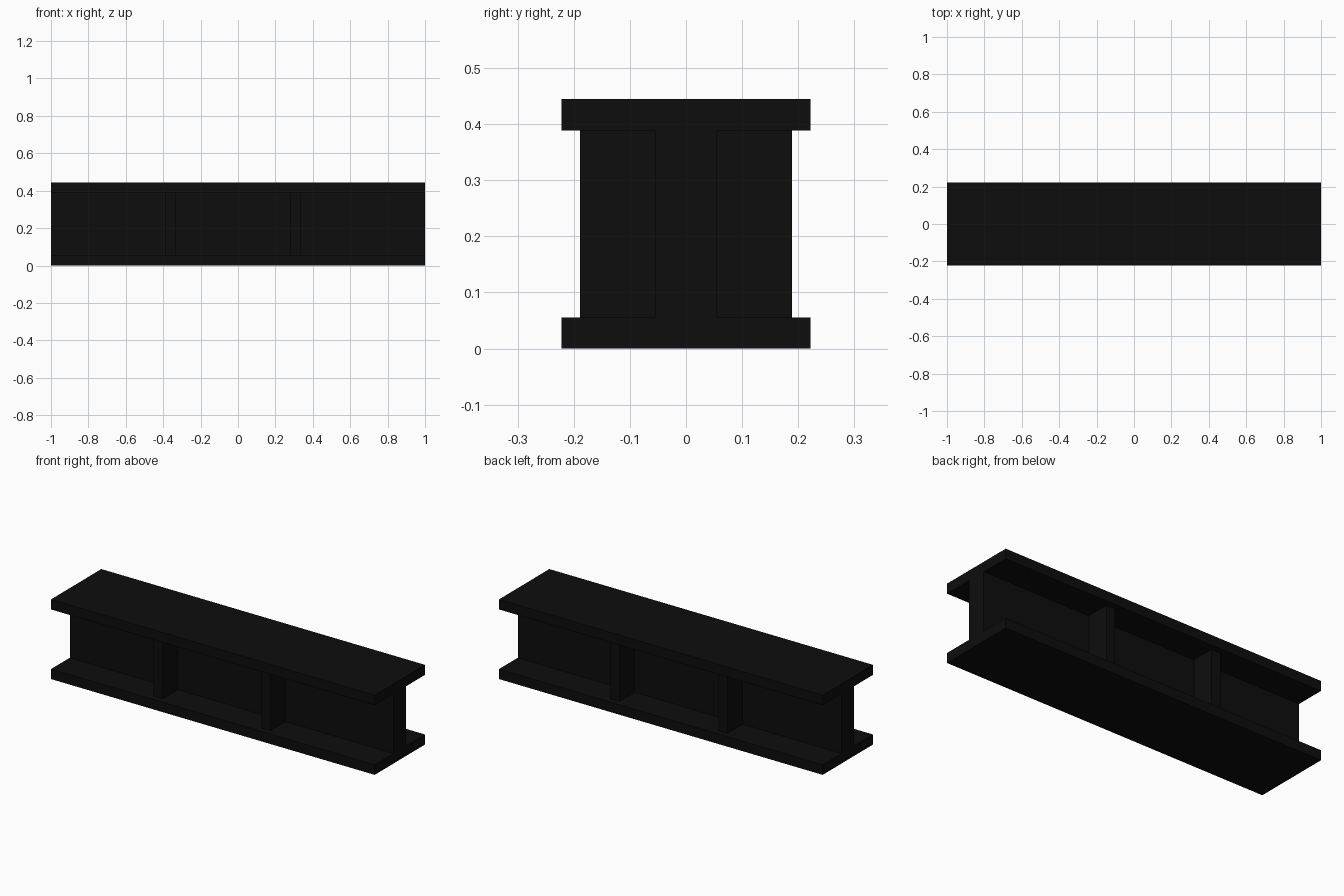
import bpy
import bmesh
from mathutils import Vector

cube = bpy.data.objects.get("Cube")
if cube:
    bpy.data.objects.remove(cube, do_unlink=True)

U = 1 / 18            # plate thickness module
HALF_LEN = 1.0
HALF_W = 4 * U        # half flange width
HEIGHT = 8 * U
RIB_Y = 0.189         # outer edge of the stiffeners

steel = bpy.data.materials.new("black_steel")
steel.use_nodes = True
colour = (0.004, 0.004, 0.004, 1)
steel.diffuse_color = colour
steel.node_tree.nodes["Principled BSDF"].inputs["Base Color"].default_value = colour


def finish(name, bm):
    bmesh.ops.recalc_face_normals(bm, faces=bm.faces)
    mesh = bpy.data.meshes.new(name)
    bm.to_mesh(mesh)
    bm.free()
    mesh.materials.append(steel)
    obj = bpy.data.objects.new(name, mesh)
    bpy.context.collection.objects.link(obj)
    return obj


def box(name, low, high):
    low, high = Vector(low), Vector(high)
    bm = bmesh.new()
    bmesh.ops.create_cube(bm, size=1)
    bmesh.ops.scale(bm, vec=high - low, verts=bm.verts)
    bmesh.ops.translate(bm, vec=(low + high) / 2, verts=bm.verts)
    return finish(name, bm)


# I-shaped beam: half profile mirrored across y, extruded along x
half = [(HALF_W, 0), (HALF_W, U), (U, U),
        (U, HEIGHT - U), (HALF_W, HEIGHT - U), (HALF_W, HEIGHT)]
profile = half + [(-y, z) for y, z in reversed(half)]
bm = bmesh.new()
end = bm.faces.new([bm.verts.new((-HALF_LEN, y, z)) for y, z in profile])
grown = bmesh.ops.extrude_face_region(bm, geom=[end], use_keep_orig=True)
moved = [g for g in grown["geom"] if isinstance(g, bmesh.types.BMVert)]
bmesh.ops.translate(bm, vec=(2 * HALF_LEN, 0, 0), verts=moved)
finish("i_beam", bm)

# Stiffener plates between the flanges on both sides of the web
for side, x in (("right", -7 * U), ("left", 5 * U)):
    for face, y in (("front", -RIB_Y), ("back", U)):
        box(f"{face}_{side}_stiffener", (x, y, U),
            (x + U, y + RIB_Y - U, HEIGHT - U))
